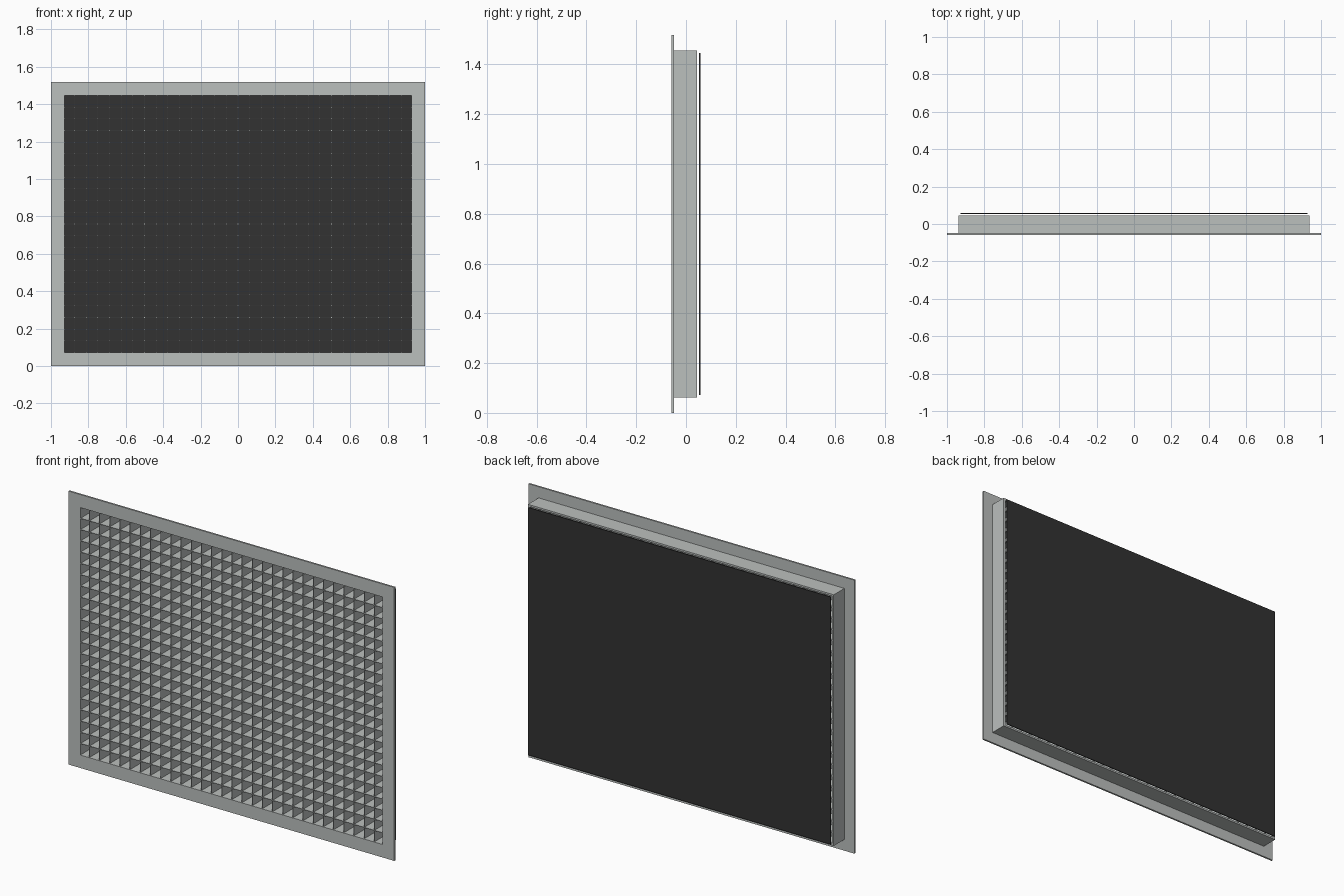
import bpy
import bmesh

if "Cube" in bpy.data.objects:
    bpy.data.objects.remove(bpy.data.objects["Cube"])

# Overall sizes
W, H = 1.0, 0.759            # flange half width, half height
CZ = 0.759                   # centre height
OX, OZ = 0.928, 0.687        # half opening
NX, NZ = 0.939, 0.697        # half neck, outside
PITCH, BLADE = 0.0625, 0.003
FRONT, FLANGE_BACK, NECK_BACK = -0.058, -0.048, 0.045


def material(name, rgb):
    m = bpy.data.materials.new(name)
    m.diffuse_color = (*rgb, 1)
    m.use_nodes = True
    m.node_tree.nodes["Principled BSDF"].inputs["Base Color"].default_value = m.diffuse_color
    return m


metal = material("light grey metal", (0.50, 0.525, 0.515))
dark = material("matte black", (0.032, 0.032, 0.032))


def finish(bm, name, mat):
    bmesh.ops.recalc_face_normals(bm, faces=bm.faces)
    me = bpy.data.meshes.new(name)
    bm.to_mesh(me)
    bm.free()
    me.materials.append(mat)
    ob = bpy.data.objects.new(name, me)
    bpy.context.collection.objects.link(ob)
    return ob


def add_box(bm, x0, x1, y0, y1, z0, z1):
    vs = bmesh.ops.create_cube(bm, size=1)["verts"]
    for v in vs:
        v.co = (x1 if v.co.x > 0 else x0,
                y1 if v.co.y > 0 else y0,
                z1 if v.co.z > 0 else z0)


def ring(name, ox, oz, ix, iz, y0, y1):
    """Rectangular tube with an open middle."""
    bm = bmesh.new()
    corners = [(-1, -1), (1, -1), (1, 1), (-1, 1)]
    loops = [[bm.verts.new((sx * hx, y, CZ + sz * hz)) for sx, sz in corners]
             for hx, hz, y in ((ox, oz, y0), (ox, oz, y1), (ix, iz, y1), (ix, iz, y0))]
    for a in range(4):
        la, lb = loops[a], loops[(a + 1) % 4]
        for i in range(4):
            j = (i + 1) % 4
            bm.faces.new((la[i], la[j], lb[j], lb[i]))
    return finish(bm, name, metal)


# Face flange and the neck behind it
ring("face_flange", W, H, OX, OZ, FRONT, FLANGE_BACK)
ring("neck", NX, NZ, OX, OZ, FLANGE_BACK, NECK_BACK)

# Egg-crate core: upright blades
bm = bmesh.new()
for i in range(-14, 15):
    x = i * PITCH
    add_box(bm, x - BLADE / 2, x + BLADE / 2, FRONT + 0.003, NECK_BACK, CZ - OZ, CZ + OZ)
finish(bm, "vertical_blades", metal)

# Egg-crate core: level blades
bm = bmesh.new()
for i in range(-10, 11):
    z = CZ + i * PITCH
    add_box(bm, -OX, OX, FRONT + 0.0032, NECK_BACK - 0.0002, z - BLADE / 2, z + BLADE / 2)
finish(bm, "horizontal_blades", metal)

# Backing panel, standing just clear of the neck
bm = bmesh.new()
add_box(bm, -OX, OX, 0.053, 0.058, CZ - OZ, CZ + OZ)
finish(bm, "back_panel", dark)
